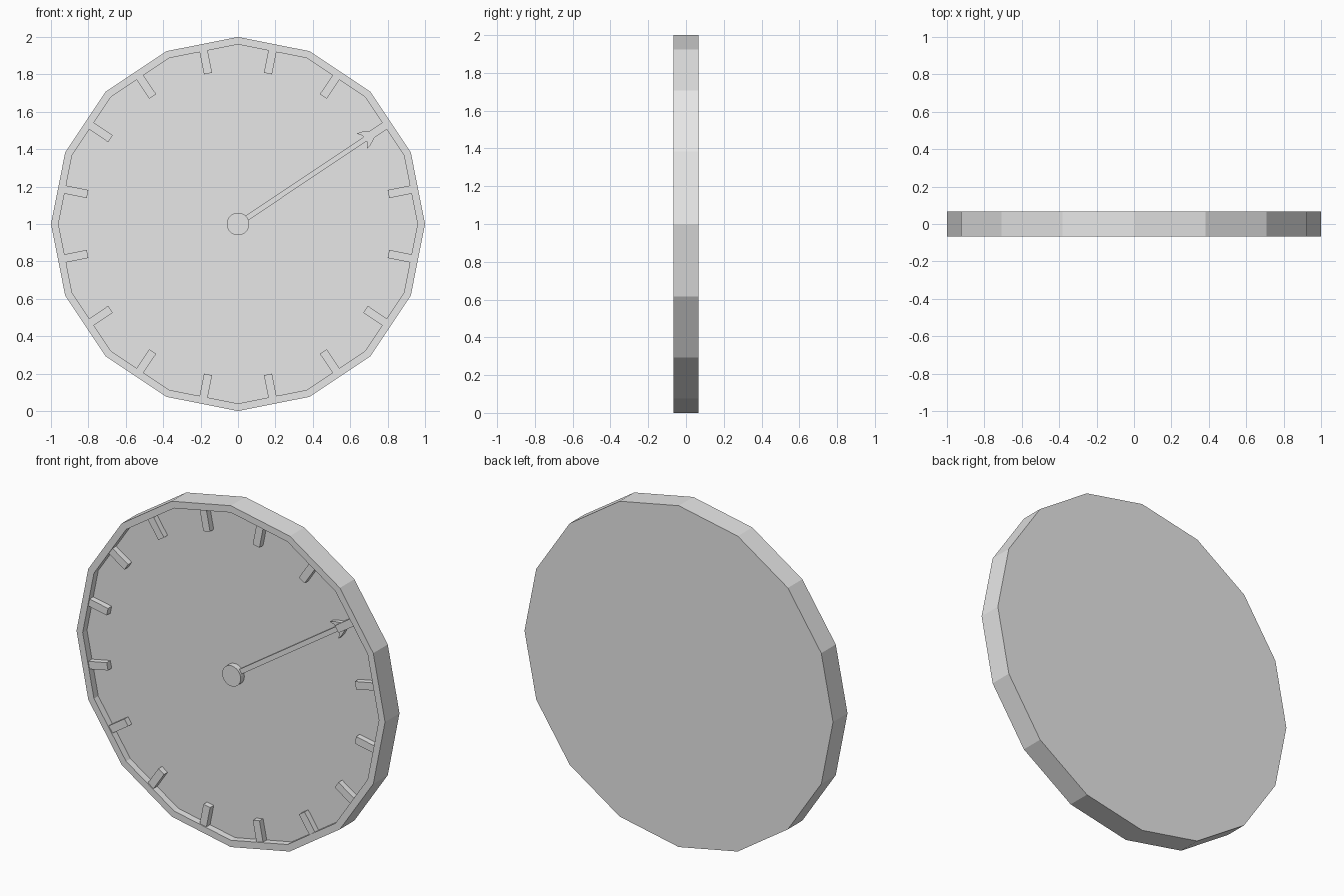
import bpy
import bmesh
from math import pi, sin, cos
from mathutils import Matrix

old = bpy.data.objects.get("Cube")
if old:
    bpy.data.objects.remove(old, do_unlink=True)

SIDES = 16
STEP = 2 * pi / SIDES
HALF = 0.067          # half the case depth
FLOOR = 0.027         # height of the recessed dial toward the front
HAND_ANGLE = 1.5 * STEP

grey = bpy.data.materials.new("plain grey")
grey.use_nodes = True
grey.diffuse_color = (0.8, 0.8, 0.8, 1)
grey.node_tree.nodes["Principled BSDF"].inputs["Base Color"].default_value = (0.8, 0.8, 0.8, 1)

# Dial plane (u, v, height) to world: u = x, v = z, height = -y
PLACE = Matrix.Translation((0, 0, 1)) @ Matrix.Rotation(pi / 2, 4, 'X')


def finish(name, bm, angle=0):
    """Turn a bmesh drawn in the dial plane into an upright object."""
    bmesh.ops.recalc_face_normals(bm, faces=bm.faces)
    bm.transform(PLACE @ Matrix.Rotation(angle, 4, 'Z'))
    mesh = bpy.data.meshes.new(name)
    bm.to_mesh(mesh)
    bm.free()
    mesh.materials.append(grey)
    obj = bpy.data.objects.new(name, mesh)
    bpy.context.collection.objects.link(obj)
    return obj


def plate(name, outline, low, high, angle=0):
    """Extrude a flat outline from low to high."""
    bm = bmesh.new()
    face = bm.faces.new([bm.verts.new((u, v, low)) for u, v in outline])
    top = bmesh.ops.extrude_face_region(bm, geom=[face], use_keep_orig=True)["geom"]
    verts = [g for g in top if isinstance(g, bmesh.types.BMVert)]
    bmesh.ops.translate(bm, verts=verts, vec=(0, 0, high - low))
    return finish(name, bm, angle)


def ring(bm, radius, height):
    return [bm.verts.new((radius * cos(i * STEP), radius * sin(i * STEP), height))
            for i in range(SIDES)]


def bar(start, end, half_width):
    return [(start, -half_width), (end, -half_width), (end, half_width), (start, half_width)]


# Case: back, outer wall, narrow rim, inner wall and recessed dial
bm = bmesh.new()
rings = [ring(bm, r, h) for r, h in
         ((1, -HALF), (1, HALF), (0.96, HALF), (0.96, FLOOR))]
for a, b in zip(rings, rings[1:]):
    for i in range(SIDES):
        j = (i + 1) % SIDES
        bm.faces.new((a[i], a[j], b[j], b[i]))
bm.faces.new(rings[0])
bm.faces.new(rings[-1])
finish("dial_case", bm)

# Hour marks at the middle of every side
for i in range(SIDES):
    plate(f"hour_mark_{i + 1}", bar(0.82, 0.942, 0.022), FLOOR, HALF - 0.006, (i + 0.5) * STEP)

# Hand with a swept-back arrow head
plate("hand_shaft", bar(0.03, 0.84, 0.014), FLOOR, FLOOR + 0.02, HAND_ANGLE)
upper = [(0.795, 0.05), (0.825, 0.042), (0.855, 0.026)]
inner = [(0.812, 0.03), (0.818, 0.014)]
head = upper + [(0.9, 0)] + [(u, -v) for u, v in reversed(upper)]
head += [(u, -v) for u, v in inner] + list(reversed(inner))
plate("hand_arrow_head", head, FLOOR, FLOOR + 0.026, HAND_ANGLE)

# Round hub at the centre
hub = [(0.06 * cos(i * pi / 16), 0.06 * sin(i * pi / 16)) for i in range(32)]
plate("hand_hub", hub, FLOOR, FLOOR + 0.034)
